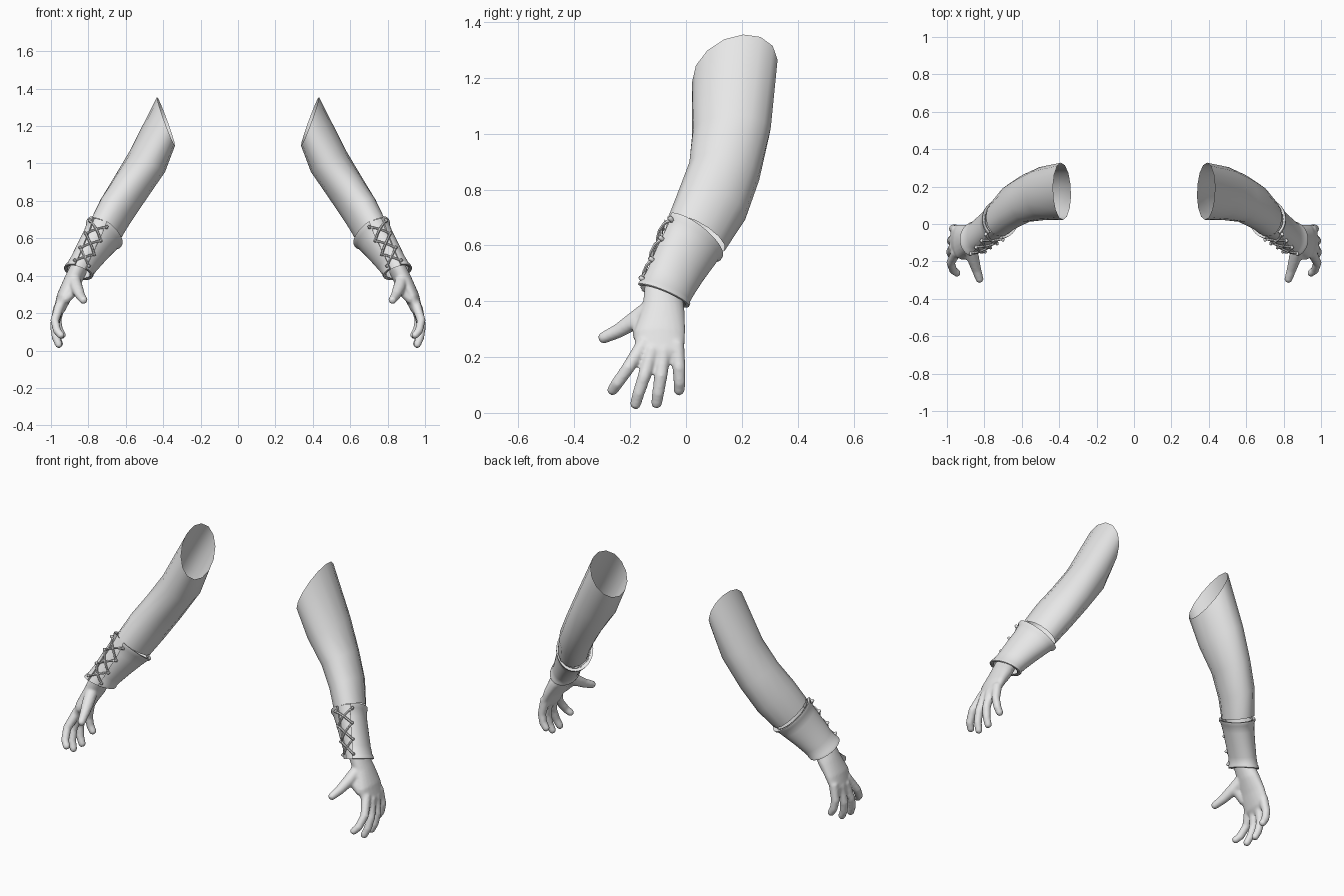
import bpy, bmesh, math
from mathutils import Vector as V

if "Cube" in bpy.data.objects:
    bpy.data.objects.remove(bpy.data.objects["Cube"])

grey = bpy.data.materials.new("light_grey")
grey.diffuse_color = (0.8, 0.8, 0.8, 1)
grey.use_nodes = True
grey.node_tree.nodes["Principled BSDF"].inputs["Base Color"].default_value = grey.diffuse_color


def ring_point(ring, ang, scale=1.0):
    """Point on an elliptical section given by centre, outward and backward half axes."""
    c, a, b = ring
    return c + (a * math.cos(ang) + b * math.sin(ang)) * scale


def section(c, a, b):
    return V(c), V(a), V(b)


def between(rings, t):
    """Section at fraction t along a list of sections."""
    f = min(max(t, 0), 1) * (len(rings) - 1)
    i = min(int(f), len(rings) - 2)
    return tuple(p.lerp(q, f - i) for p, q in zip(rings[i], rings[i + 1]))


def loft(bm, rows, closed=True, caps=False):
    vs = [[bm.verts.new(p) for p in row] for row in rows]
    n = len(vs[0])
    for r, s in zip(vs, vs[1:]):
        for i in range(n if closed else n - 1):
            j = (i + 1) % n
            bm.faces.new((r[i], r[j], s[j], s[i]))
    if caps:
        bm.faces.new(vs[0][::-1])
        bm.faces.new(vs[-1])


def full_rows(rings, n):
    return [[ring_point(r, math.tau * i / n) for i in range(n)] for r in rings]


def tube(bm, pts, radii, n=10):
    """Round-ended tube along points."""
    pts = [V(p) for p in pts]
    d0, d1 = (pts[0] - pts[1]).normalized(), (pts[-1] - pts[-2]).normalized()
    pts = [pts[0] + d0 * radii[0] * .6] + pts + [pts[-1] + d1 * radii[-1] * .6]
    radii = [radii[0] * .55] + list(radii) + [radii[-1] * .55]
    rows = []
    side = None
    for i, p in enumerate(pts):
        d = (pts[min(i + 1, len(pts) - 1)] - pts[max(i - 1, 0)]).normalized()
        side = d.orthogonal() if side is None else side - d * side.dot(d)
        side.normalize()
        up = d.cross(side)
        rows.append([p + (side * math.cos(math.tau * k / n) + up * math.sin(math.tau * k / n)) * radii[i]
                     for k in range(n)])
    loft(bm, rows, caps=True)


def finish(name, bm, angle=50, organic=False):
    bmesh.ops.recalc_face_normals(bm, faces=bm.faces)
    me = bpy.data.meshes.new(name)
    bm.to_mesh(me)
    bm.free()
    me.materials.append(grey)
    ob = bpy.data.objects.new(name, me)
    bpy.context.collection.objects.link(ob)
    bpy.ops.object.select_all(action='DESELECT')
    ob.select_set(True)
    bpy.context.view_layer.objects.active = ob
    bpy.ops.object.shade_smooth_by_angle(angle=math.radians(angle))
    if organic:
        m = ob.modifiers.new("blend", 'REMESH')
        m.mode, m.voxel_size, m.use_smooth_shade = 'VOXEL', 0.007, True
        s = ob.modifiers.new("soften", 'SMOOTH')
        s.factor, s.iterations = 0.5, 5
    ob.modifiers.new("both_sides", 'MIRROR')
    return ob


# Sleeve: open at the slanted shoulder end
sleeve = [
    section((.385, .175, 1.225), (.048, .03, .13), (-.005, .15, .01)),
    section((.485, .163, 1.01), (.095, .01, .055), (0, .142, 0)),
    section((.578, .137, .865), (.085, 0, .06), (0, .128, -.02)),
    section((.655, .093, .745), (.08, 0, .062), (0, .122, -.04)),
    section((.712, .037, .64), (.08, 0, .048), (0, .104, -.05)),
]
bm = bmesh.new()
loft(bm, full_rows(sleeve, 14))
finish("sleeve", bm)

# Bracer sections from elbow side to wrist
bracer = [
    section((.713, .028, .633), (.092, 0, .052), (0, .1, -.062)),
    section((.745, .003, .583), (.081, 0, .046), (0, .094, -.055)),
    section((.785, -.028, .525), (.074, 0, .04), (0, .09, -.046)),
    section((.822, -.056, .468), (.07, 0, .03), (0, .086, -.04)),
    section((.855, -.083, .418), (.073, 0, .02), (0, .088, -.035)),
]


def lace_angle(t):
    return math.radians(-72 - 28 * t)


GAP = math.radians(24)

# Forearm lining seen through the laced opening
bm = bmesh.new()
loft(bm, [[ring_point(r, math.tau * i / 24, .91) for i in range(24)]
          for r in bracer])
finish("forearm", bm)

# Bracer shell, split along the lacing, with rolled rims
bm = bmesh.new()
rows = []
profile = [(.03, .86), (0, .98), (0, 1.05), (.04, 1.06), (.09, 1.0), (.25, 1.0), (.5, 1.0), (.75, 1.0),
           (.91, 1.0), (.94, 1.05), (.99, 1.06), (1, 1.0), (.98, .82)]
for t, sc in profile:
    r, mid = between(bracer, t), lace_angle(t)
    a0, a1 = mid + GAP, mid + math.tau - GAP
    row = [ring_point(r, a0, .88)]
    row += [ring_point(r, a0 + (a1 - a0) * i / 28, sc) for i in range(29)]
    row.append(ring_point(r, a1, .88))
    rows.append(row)
loft(bm, rows, closed=False)
finish("bracer", bm, 45)

# Crossed laces and eyelet knots
bm = bmesh.new()
CROSSES = 3
for k in range(CROSSES):
    t0, t1 = .1 + .27 * k, .1 + .27 * (k + 1)
    for s in (-1, 1):
        pts = []
        for i in range(5):
            u = i / 4
            t = t0 + (t1 - t0) * u
            ang = lace_angle(t) + s * GAP * 1.25 * (1 - 2 * u)
            pts.append(ring_point(between(bracer, t), ang, 1.04 + .03 * s * math.sin(math.pi * u)))
        tube(bm, pts, [.0065] * 5, 6)
for k in range(CROSSES + 1):
    t = .1 + .27 * k
    r = between(bracer, t)
    for s in (-1, 1):
        ang = lace_angle(t) + s * GAP * 1.25
        tube(bm, [ring_point(r, ang, .97), ring_point(r, ang, 1.12)], [.009, .009], 6)
finish("laces", bm)

# Hand: palm, four fingers and thumb blended together
bm = bmesh.new()
palm = [
    section((.85, -.08, .44), (.046, 0, .015), (0, .068, -.02)),
    section((.885, -.08, .37), (.043, 0, .02), (0, .076, -.01)),
    section((.928, -.094, .29), (.038, 0, .014), (0, .092, 0)),
    section((.957, -.094, .215), (.029, 0, .008), (0, .088, .008)),
    section((.965, -.096, .19), (.018, 0, .004), (0, .065, .005)),
]
loft(bm, full_rows(palm, 20), caps=True)
fingers = [
    [(.95, -.15, .25), (.98, -.208, .16), (.967, -.247, .105), (.943, -.265, .078)],
    [(.962, -.12, .23), (.982, -.15, .13), (.974, -.17, .07), (.956, -.182, .027)],
    [(.96, -.078, .23), (.979, -.09, .13), (.97, -.1, .07), (.952, -.106, .03)],
    [(.95, -.033, .25), (.967, -.025, .16), (.957, -.023, .11), (.937, -.025, .077)],
]
for pts in fingers:
    tube(bm, pts, [.027, .0235, .022, .02], 12)
tube(bm, [(.875, -.125, .375), (.86, -.185, .33), (.842, -.245, .292), (.824, -.3, .267)],
     [.034, .033, .026, .021], 12)
# Web between thumb and index finger
tube(bm, [(.87, -.17, .325), (.925, -.165, .27)], [.026, .024], 12)
finish("hand", bm, organic=True)
